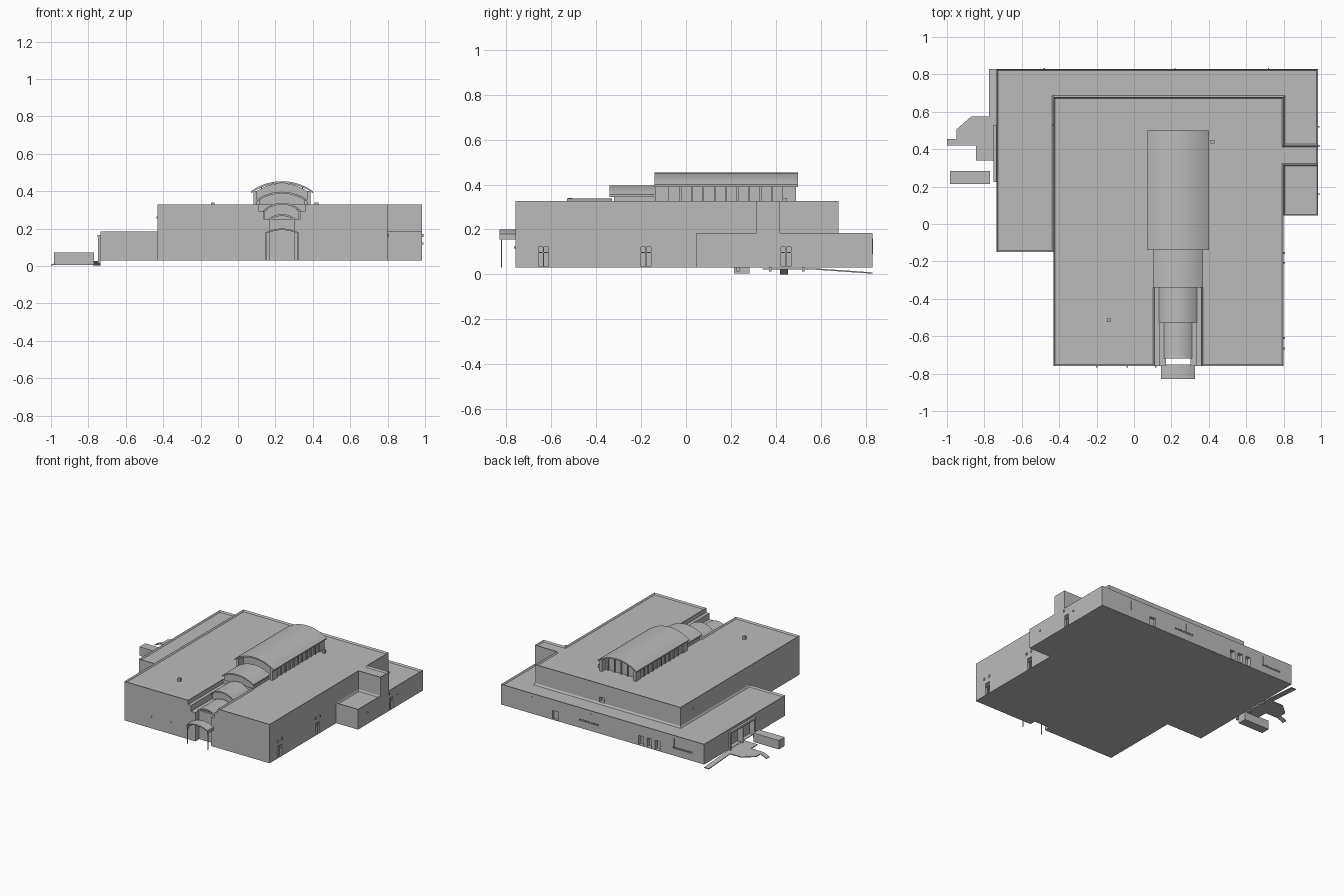
import bpy, bmesh, math

cube = bpy.data.objects.get("Cube")
if cube:
    bpy.data.objects.remove(cube, do_unlink=True)

grey = bpy.data.materials.new("concrete_grey")
grey.use_nodes = True
grey.diffuse_color = (0.5, 0.5, 0.5, 1)
grey.node_tree.nodes["Principled BSDF"].inputs["Base Color"].default_value = (0.5, 0.5, 0.5, 1)


def finish(bm, name):
    bmesh.ops.recalc_face_normals(bm, faces=bm.faces)
    mesh = bpy.data.meshes.new(name)
    bm.to_mesh(mesh)
    bm.free()
    mesh.materials.append(grey)
    obj = bpy.data.objects.new(name, mesh)
    bpy.context.collection.objects.link(obj)
    return obj


def add_box(bm, x0, x1, y0, y1, z0, z1):
    made = bmesh.ops.create_cube(bm, size=1)["verts"]
    for v in made:
        v.co = (x1 if v.co.x > 0 else x0, y1 if v.co.y > 0 else y0, z1 if v.co.z > 0 else z0)


def boxes(name, *items):
    bm = bmesh.new()
    for item in items:
        add_box(bm, *item)
    return finish(bm, name)


def slab(name, outline, z0, z1, parapet=0, drop=0.012):
    """Extruded floor plan, with an optional parapet around a sunken roof."""
    bm = bmesh.new()
    base = bm.faces.new([bm.verts.new((x, y, z0)) for x, y in outline])
    made = bmesh.ops.extrude_face_region(bm, geom=[base])["geom"]
    for v in made:
        if isinstance(v, bmesh.types.BMVert):
            v.co.z = z1
    bmesh.ops.recalc_face_normals(bm, faces=bm.faces)
    if parapet:
        top = [f for f in bm.faces if f.normal.z > 0.9]
        bmesh.ops.inset_region(bm, faces=top, thickness=parapet, use_even_offset=True)
        for v in top[0].verts:
            v.co.z -= drop
    return finish(bm, name)


def activate(obj):
    bpy.ops.object.select_all(action='DESELECT')
    obj.select_set(True)
    bpy.context.view_layer.objects.active = obj


def cut(obj, *items):
    """Recess box shaped openings into a block."""
    cutter = boxes("cutter", *items)
    cutter.hide_render = True
    mod = obj.modifiers.new("openings", 'BOOLEAN')
    mod.operation = 'DIFFERENCE'
    mod.solver = 'EXACT'
    mod.object = cutter
    activate(obj)
    bpy.ops.object.modifier_apply(modifier=mod.name)
    bpy.data.objects.remove(cutter, do_unlink=True)


def arc(x0, x1, spring, rise, steps=16):
    half = (x1 - x0) / 2
    radius = (half * half + rise * rise) / (2 * rise)
    sweep = math.asin(half / radius)
    mid = (x0 + x1) / 2
    angles = [sweep * (2 * i / steps - 1) for i in range(steps + 1)]
    return [(mid + radius * math.sin(a), spring + rise - radius + radius * math.cos(a)) for a in angles]


def extrude_y(name, profile, y0, y1):
    bm = bmesh.new()
    a, b = [[bm.verts.new((x, y, z)) for x, z in profile] for y in (y0, y1)]
    bm.faces.new(a)
    bm.faces.new(b)
    for i in range(len(a)):
        j = (i + 1) % len(a)
        bm.faces.new((a[i], a[j], b[j], b[i]))
    obj = finish(bm, name)
    activate(obj)
    bpy.ops.object.shade_smooth_by_angle(angle=math.radians(30))
    return obj


def vault(name, x0, x1, y0, y1, spring, top, thick=0.01):
    outer = arc(x0, x1, spring, top - spring)
    inner = [(x, z - thick) for x, z in reversed(outer)]
    extrude_y(name + "_roof", outer + inner, y0, y1)


def vault_body(name, x0, x1, y0, y1, base, spring, top):
    extrude_y(name + "_walls", [(x0, base)] + arc(x0, x1, spring, top - spring) + [(x1, base)], y0, y1)


FLOOR, HIGH, LOW = 0.03, 0.328, 0.185
L, R, FRONT, BACK = -0.43, 0.80, -0.76, 0.68
WL, WR, WB = -0.735, 0.985, 0.83

# Tall main hall with the entrance canyon and a stair tower on its side
main = slab("main_hall", [(L, FRONT), (0.11, FRONT), (0.11, -0.34), (0.36, -0.34), (0.36, FRONT),
                          (R, FRONT), (R, 0.315), (WR, 0.315), (WR, 0.42), (R, 0.42), (R, BACK), (L, BACK)],
            FLOOR, HIGH, 0.008)
# Lower wing around the back and side
wing = slab("low_wing", [(WL, -0.15), (L, -0.15), (L, BACK), (R, BACK), (R, 0.42),
                         (WR, 0.42), (WR, WB), (WL, WB)], FLOOR, LOW, 0.008)
slab("side_annex", [(R, 0.045), (WR, 0.045), (WR, 0.315), (R, 0.315)], FLOOR, LOW, 0.006)

# Terraces inside the canyon, with a recessed entrance
for name, a, b in (("left_terrace", 0.335, 0.36), ("right_terrace", 0.11, 0.135)):
    boxes(name, (a, b, FRONT, -0.34, FLOOR, 0.295))
slab("entrance_terrace", [(0.135, FRONT), (0.172, FRONT), (0.172, -0.715), (0.302, -0.715),
                          (0.302, FRONT), (0.335, FRONT), (0.335, -0.34), (0.135, -0.34)], FLOOR, 0.25)


# Doors and windows recessed into the walls
def side_door(x, y):
    return [(x - 0.03, x + 0.01, y - 0.022, y + 0.022, FLOOR + 0.004, 0.095),
            (x - 0.01, x + 0.01, y - 0.022, y + 0.022, 0.1, 0.122)]


cut(main, *side_door(R, -0.635), *side_door(R, -0.178),
    (0.215, 0.255, BACK - 0.03, BACK + 0.01, LOW + 0.002, 0.225))
back_doors = [(x - 0.02, x + 0.02, WB - 0.03, WB + 0.01, FLOOR + 0.004, 0.105) for x in (-0.2, -0.27, -0.34)]
entry = [(0.5, 0.55, WB - 0.02, WB + 0.01, FLOOR + 0.004, 0.1)]
slots = [(s + i * 0.024, s + i * 0.024 + 0.016, WB - 0.01, WB + 0.01, 0.085, 0.097)
         for s in (0.16, -0.63) for i in range(7)]
dock = [(WL - 0.01, WL + 0.03, y, y + 0.125, FLOOR + 0.004, 0.15) for y in (0.24, 0.385)]
cut(wing, *side_door(WR, 0.445), *back_doors, *entry, *slots, *dock)

# Door bars and wall lamps
boxes("door_bars", *[(x - 0.012, x - 0.002, y - 0.003, y + 0.003, FLOOR, 0.122)
                     for x, y in ((R, -0.635), (R, -0.178), (WR, 0.445))])
lamps = [(x, x + 0.006, y - 0.005, y + 0.005, 0.155, 0.172)
         for x, y in ((R, -0.665), (R, -0.61), (R, -0.207), (R, -0.155), (WR, 0.418))]
lamps += [(x - 0.004, x + 0.004, FRONT - 0.006, FRONT, 0.116, 0.125) for x in (-0.2, -0.035, 0.115)]
lamps += [(WR, WR + 0.006, y - 0.004, y + 0.004, 0.116, 0.125) for y in (0.16, 0.52)]
lamps += [(L - 0.006, L, 0.524, 0.532, 0.255, 0.265)]
boxes("wall_lamps", *lamps)
boxes("downpipes", *[(x - 0.003, x + 0.003, WB, WB + 0.004, 0.09, 0.16) for x in (0.72, 0.22, -0.48)])

# Large vaulted hall roof with piers, glazed ends and side windows
vault("great_vault", 0.07, 0.40, -0.14, 0.50, 0.40, 0.453)
vault_body("great_vault", 0.09, 0.38, -0.08, 0.44, 0.31, 0.392, 0.442)
for side in (0.082, 0.368):
    boxes("vault_piers", *[(side, side + 0.02, y, y + 0.06, 0.31, 0.40) for y in (-0.138, 0.43)])
    boxes("vault_side_mullions", *[(side, side + 0.02, y, y + 0.008, 0.315, 0.392)
                                   for y in [-0.08 + 0.051 * i for i in range(1, 10)]])
boxes("vault_end_mullions", *[(x - 0.003, x + 0.003, 0.44, 0.452, 0.315, 0.425)
                              for x in (0.125, 0.18, 0.235, 0.29, 0.345)])

# Stepped smaller vaults leading down to the entrance
for name, half, y0, y1, spring, top, base in (
        ("second_vault", 0.134, -0.34, -0.14, 0.355, 0.397, 0.31),
        ("third_vault", 0.102, -0.53, -0.33, 0.295, 0.338, 0.24),
        ("fourth_vault", 0.075, -0.72, -0.52, 0.25, 0.277, 0.24)):
    mid = 0.235
    vault(name, mid - half, mid + half, y0, y1, spring, top)
    vault_body(name, mid - half + 0.01, mid + half - 0.01, y0 + 0.02, y1, base, spring - 0.005, top - 0.006)

# Entrance canopy on two posts
vault("entrance_canopy", 0.145, 0.325, -0.83, -0.75, 0.178, 0.2, 0.008)
boxes("canopy_beams", *[(x, x + 0.006, -0.83, -0.755, 0.155, 0.18) for x in (0.146, 0.318)])
boxes("canopy_posts", *[(x, x + 0.005, -0.824, -0.819, FLOOR, 0.16) for x in (0.147, 0.318)])

# Roof vents
for x, y in ((-0.135, -0.515), (0.42, 0.44)):
    boxes("roof_vent", (x - 0.01, x + 0.01, y - 0.01, y + 0.01, 0.31, 0.34))

# Loading dock: frame, platform, ramp, steps and container
boxes("dock_frame", (-0.752, WL, 0.225, 0.53, 0.152, 0.167),
      *[(-0.748, WL, y, y + 0.012, 0.012, 0.155) for y in (0.226, 0.37, 0.517)])
slab("dock_platform", [(WL, 0.34), (WL, 0.575), (-0.87, 0.575), (-0.95, 0.505), (-0.95, 0.42),
                       (-0.845, 0.42), (-0.845, 0.34)], 0.021, 0.027)
ramp = slab("dock_ramp", [(-0.775, 0.575), (WL, 0.575), (WL, WB), (-0.775, WB)], 0.021, 0.027)
for v in ramp.data.vertices:
    if v.co.y > 0.7:
        v.co.z -= 0.018
slope = slab("dock_walkway", [(-1, 0.42), (-0.95, 0.42), (-0.95, 0.455), (-1, 0.455)], 0.021, 0.027)
for v in slope.data.vertices:
    if v.co.x < -0.97:
        v.co.z -= 0.021
boxes("dock_container", (-0.985, -0.77, 0.215, 0.284, 0.004, 0.072))
